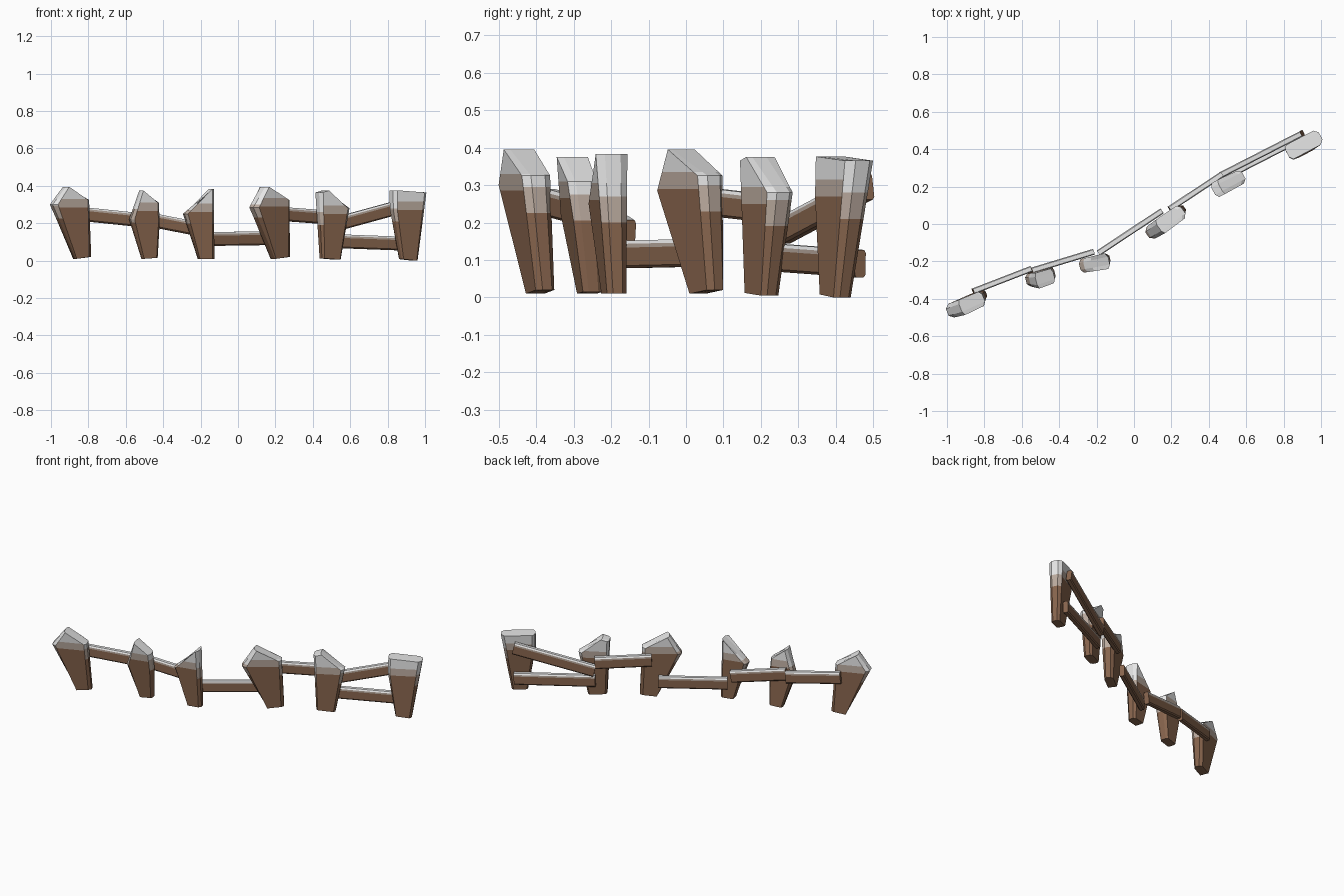
import bpy, bmesh, math
from mathutils import Vector

if "Cube" in bpy.data.objects:
    bpy.data.objects.remove(bpy.data.objects["Cube"])


def material(name, rgb):
    m = bpy.data.materials.new(name)
    m.diffuse_color = (*rgb, 1)
    m.use_nodes = True
    m.node_tree.nodes["Principled BSDF"].inputs["Base Color"].default_value = m.diffuse_color
    return m


MATS = [material("wood_brown", (0.245, 0.130, 0.075)),
        material("frosted_wood", (0.50, 0.41, 0.35)),
        material("snow_white", (0.80, 0.80, 0.80))]


def finish(bm, name):
    bmesh.ops.recalc_face_normals(bm, faces=bm.faces)
    me = bpy.data.meshes.new(name)
    bm.to_mesh(me)
    bm.free()
    for m in MATS:
        me.materials.append(m)
    ob = bpy.data.objects.new(name, me)
    bpy.context.collection.objects.link(ob)


def loft(bm, rings):
    """Skin a row of equal closed loops and cap both ends."""
    loops = [[bm.verts.new(p) for p in r] for r in rings]
    n = len(loops[0])
    for a, b in zip(loops, loops[1:]):
        for i in range(n):
            j = (i + 1) % n
            bm.faces.new((a[i], a[j], b[j], b[i]))
    bm.faces.new(loops[0])
    bm.faces.new(loops[-1])


def post(name, cx, cy, deg, lean, snow, outline):
    """Tapered board with chamfered corners and a snowy, cut top."""
    a = math.radians(deg)
    u, v = Vector((math.cos(a), math.sin(a), 0)), Vector((-math.sin(a), math.cos(a), 0))
    mid = sum(p[0] for p in outline) / len(outline)
    rings = []
    for depth, width in ((-1, 0.78), (-0.5, 0.95), (0.5, 0.95), (1, 0.78)):
        ring = []
        for x, z in outline:
            half = 0.026 + 0.045 * z
            along = (mid + (x - mid) * width - cx) / math.cos(a)
            p = Vector((cx, cy + lean * z / 0.35, z)) + u * along + v * depth * half
            ring.append(p)
        rings.append(ring)
    bm = bmesh.new()
    loft(bm, rings)
    bmesh.ops.recalc_face_normals(bm, faces=bm.faces)
    # snow lines: lower on the narrow sides than on the broad faces
    broad, side = (snow, snow + 0.045), (snow - 0.06, snow + 0.01)
    for z in broad + side:
        bmesh.ops.bisect_plane(bm, geom=bm.verts[:] + bm.edges[:] + bm.faces[:],
                               plane_co=(0, 0, z), plane_no=(0, 0, 1))
    for f in bm.faces:
        z = f.calc_center_median().z
        lo, hi = broad if abs(f.normal.dot(v)) > 0.85 else side
        f.material_index = (z > lo) + (z > hi)
    finish(bm, name)


def rail(name, start, end):
    """Flat plank between two points with a snow cap."""
    s, e = Vector(start), Vector(end)
    d = (e - s).normalized()
    side = Vector((0, 0, 1)).cross(d).normalized()
    up = d.cross(side)
    half = [(0.010, -0.037), (0.016, -0.030), (0.016, 0.018), (0.016, 0.028), (0.011, 0.037)]
    section = half + [(-w, h) for w, h in reversed(half)]
    bm = bmesh.new()
    loft(bm, [[c + side * w + up * h for w, h in section] for c in (s, e)])
    for f in bm.faces:
        c = f.calc_center_median()
        h = min((c - s).dot(up), (c - e).dot(up))
        f.material_index = (h > 0.02) + (h > 0.03)
    finish(bm, name)


# posts: centre of foot, turn, lean, snow height, front outline (x, z)
post("post_1", -0.83, -0.385, 22, -0.022, 0.285,
     [(-0.87, 0.01), (-0.785, 0.02), (-0.80, 0.325), (-0.93, 0.395), (-1.005, 0.30)])
post("post_2", -0.472, -0.255, 14, -0.035, 0.265,
     [(-0.515, 0.01), (-0.43, 0.015), (-0.42, 0.20), (-0.425, 0.31), (-0.525, 0.375), (-0.583, 0.22)])
post("post_3", -0.167, -0.19, 13, -0.012, 0.26,
     [(-0.21, 0.01), (-0.125, 0.01), (-0.13, 0.383), (-0.295, 0.25), (-0.28, 0.21)])
post("post_4", 0.23, 0.06, 35, -0.01, 0.29,
     [(0.19, 0.01), (0.275, 0.02), (0.267, 0.325), (0.13, 0.395), (0.065, 0.285)])
post("post_5", 0.49, 0.20, 28, 0.01, 0.25,
     [(0.44, 0.012), (0.545, 0.005), (0.592, 0.28), (0.46, 0.375), (0.42, 0.365)])
post("post_6", 0.912, 0.40, 28, 0.025, 0.27,
     [(0.868, 0.008), (0.957, 0.0), (1.003, 0.365), (0.815, 0.376), (0.818, 0.27)])

# rails fixed behind the posts
rails = [((-0.86, -0.36, 0.252), (-0.55, -0.24, 0.22)),
         ((-0.55, -0.25, 0.235), (-0.22, -0.15, 0.170)),
         ((-0.19, -0.155, 0.115), (0.15, 0.07, 0.12)),
         ((0.19, 0.08, 0.253), (0.47, 0.265, 0.232)),
         ((0.48, 0.245, 0.106), (0.91, 0.465, 0.090)),
         ((0.47, 0.265, 0.180), (0.90, 0.485, 0.297))]
for i, (s, e) in enumerate(rails, 1):
    rail(f"rail_{i}", s, e)
